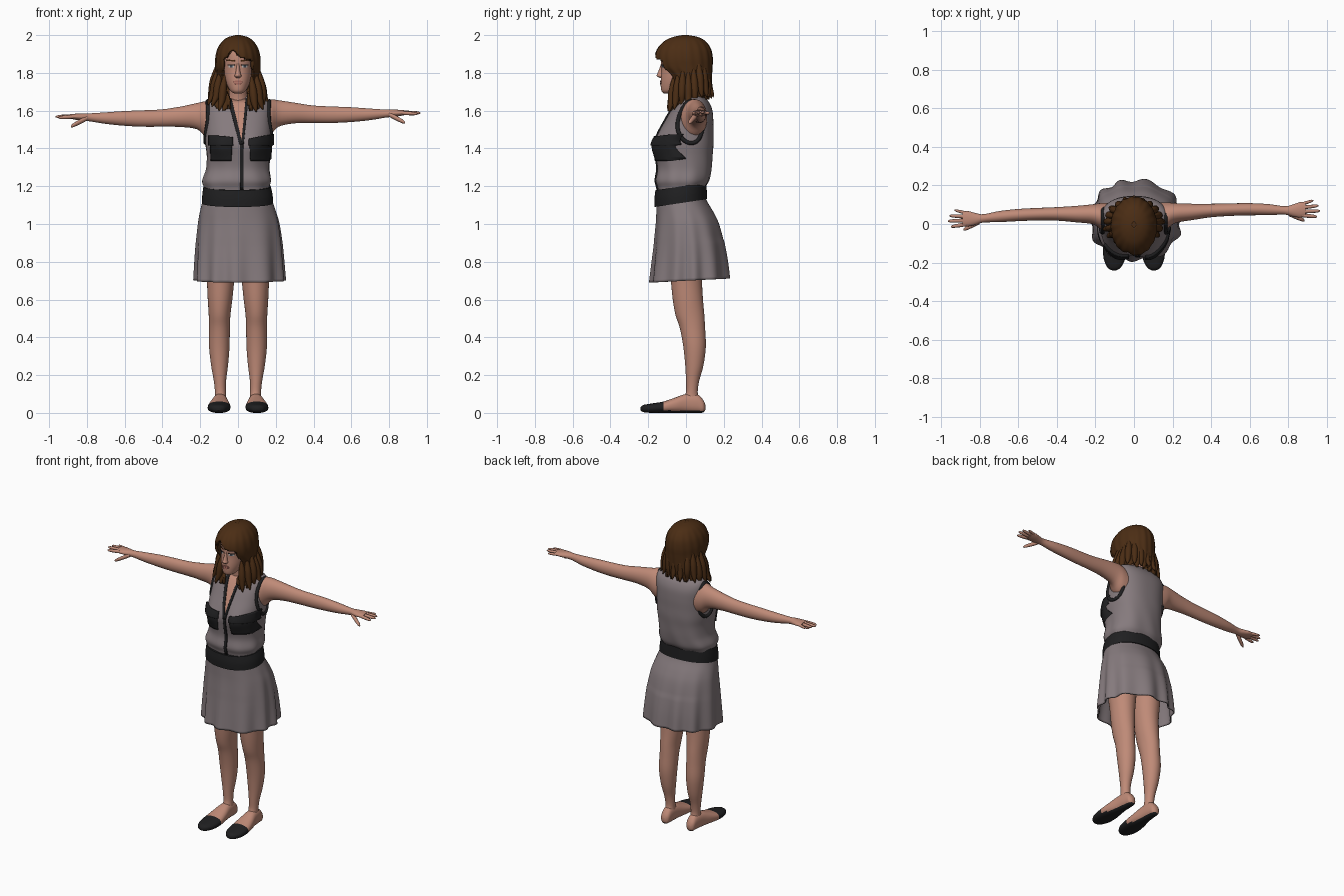
import bpy, bmesh, math, random
from math import sin, cos, pi, exp
from mathutils import Vector
from mathutils.bvhtree import BVHTree

if "Cube" in bpy.data.objects:
    bpy.data.objects.remove(bpy.data.objects["Cube"])

random.seed(3)


def material(name, rgb):
    m = bpy.data.materials.new(name)
    m.diffuse_color = (*rgb, 1)
    m.use_nodes = True
    m.node_tree.nodes["Principled BSDF"].inputs["Base Color"].default_value = m.diffuse_color
    return m


SKIN = material("skin", (0.52, 0.255, 0.185))
CLOTH = material("grey_cloth", (0.235, 0.195, 0.205))
BLACK = material("black_trim", (0.014, 0.014, 0.015))
HAIR = material("brown_hair", (0.07, 0.026, 0.007))
LIPS = material("lips", (0.38, 0.14, 0.11))
WHITE = material("eye_white", (0.55, 0.52, 0.5))
IRIS = material("iris", (0.06, 0.08, 0.11))


def finish(name, bm, mats, thick=0, offset=-1.0, rule=None):
    me = bpy.data.meshes.new(name)
    bm.to_mesh(me)
    bm.free()
    for m in mats:
        me.materials.append(m)
    for p in me.polygons:
        p.use_smooth = True
        if rule:
            p.material_index = rule(p.center)
    me.set_sharp_from_angle(angle=math.radians(50))
    ob = bpy.data.objects.new(name, me)
    bpy.context.collection.objects.link(ob)
    if thick:
        mod = ob.modifiers.new("thickness", "SOLIDIFY")
        mod.thickness, mod.offset = thick, offset
    return ob


def smooth_rows(rows, steps):
    """Catmull-Rom interpolation of the section rows."""
    out = []
    for i in range(len(rows) - 1):
        p = [rows[max(0, min(len(rows) - 1, i + k))] for k in (-1, 0, 1, 2)]
        for s in range(steps):
            t = s / steps
            out.append([0.5 * (2 * b + (c - a) * t + (2 * a - 5 * b + 4 * c - d) * t * t
                               + (3 * b - a - 3 * c + d) * t ** 3) for a, b, c, d in zip(*p)])
    return out + [list(rows[-1])]


def loft(name, rows, mats, axis="z", n=32, steps=4, e=2.0, radius=None, warp=None,
         cut=None, caps=True, thick=0, rule=None):
    """Skin sections given as (position, u min, u max, v min, v max) along an axis."""
    bm = bmesh.new()
    rings = []
    for t, u0, u1, v0, v1 in smooth_rows(sorted(rows), steps):
        ring = []
        for i in range(n):
            a = 2 * pi * i / n
            c, s = cos(a), sin(a)
            r = 1 / (abs(c) ** e + abs(s) ** e) ** (1 / e)
            r *= radius(a, t) if radius else 1
            u, v = (u0 + u1) / 2 + r * c * (u1 - u0) / 2, (v0 + v1) / 2 + r * s * (v1 - v0) / 2
            p = Vector({"z": (u, v, t), "x": (t, u, v), "y": (u, t, v)}[axis])
            ring.append(bm.verts.new(warp(p) if warp else p))
        rings.append(ring)
    for r0, r1 in zip(rings, rings[1:]):
        for i in range(n):
            j = (i + 1) % n
            q = (r0[i], r0[j], r1[j], r1[i])
            if not (cut and cut(sum((v.co for v in q), Vector()) / 4)):
                bm.faces.new(q)
    if caps:
        bm.faces.new(rings[0][::-1])
        bm.faces.new(rings[-1])
        bmesh.ops.recalc_face_normals(bm, faces=bm.faces)
    bmesh.ops.delete(bm, geom=[v for v in bm.verts if not v.link_faces], context="VERTS")
    return finish(name, bm, mats, thick, rule=rule)


def tree_of(ob):
    me = ob.data
    return BVHTree.FromPolygons([v.co.copy() for v in me.vertices], [tuple(p.vertices) for p in me.polygons])


def patch(name, tree, corners, mat, thick, n=10):
    """Thin plate laid on the front of a surface; corners are four (x, z) points."""
    a, b, c, d = (Vector(p) for p in corners)
    bm = bmesh.new()
    grid = []
    for i in range(n + 1):
        for j in range(n + 1):
            q = a.lerp(b, i / n).lerp(d.lerp(c, i / n), j / n)
            hit = tree.ray_cast(Vector((q.x, -1, q.y)), Vector((0, 1, 0)))[0]
            hit = hit or tree.find_nearest(Vector((q.x, -0.1, q.y)))[0]
            grid.append(bm.verts.new(hit))
    for i in range(n):
        for j in range(n):
            k = i * (n + 1) + j
            bm.faces.new((grid[k], grid[k + 1], grid[k + n + 2], grid[k + n + 1]))
    return finish(name, bm, [mat], thick, 0.0)


# --- blouse ---
def bust(p):
    if p.y < 0:
        p.y -= 0.018 * exp(-((abs(p.x) - 0.09) / 0.05) ** 2 - ((p.z - 1.41) / 0.06) ** 2)
    return p


torso = loft("blouse", [
    (1.14, -.17, .165, -.145, .095), (1.19, -.178, .164, -.152, .1), (1.23, -.187, .175, -.163, .122),
    (1.29, -.168, .167, -.153, .134), (1.36, -.165, .17, -.16, .14), (1.42, -.172, .177, -.165, .145),
    (1.48, -.172, .177, -.147, .145), (1.54, -.17, .175, -.115, .145), (1.60, -.17, .175, -.08, .14),
    (1.64, -.165, .17, -.05, .125), (1.665, -.145, .15, -.022, .105), (1.685, -.08, .08, 0, .09)],
    [CLOTH], n=96, steps=5, e=2.45, warp=bust,
    radius=lambda a, z: 1 + 0.013 * sin(9 * a + 14 * z) * max(0, min(1, (1.45 - z) / .2)))
body = tree_of(torso)

# neckline, placket and pockets
patch("neckline_skin", body, [(-.038, 1.66), (.045, 1.66), (.022, 1.43), (.016, 1.43)], SKIN, .006)
patch("collar_left", body, [(-.055, 1.66), (-.034, 1.66), (.024, 1.42), (.008, 1.42)], BLACK, .014)
patch("collar_right", body, [(.04, 1.66), (.055, 1.66), (.03, 1.42), (.017, 1.42)], BLACK, .014)
patch("placket", body, [(.011, 1.43), (.029, 1.43), (.029, 1.18), (.011, 1.18)], BLACK, .012)
for side, x in (("left", -.087), ("right", .117)):
    patch("pocket_" + side, body, [(x - .057, 1.45), (x + .057, 1.45), (x + .052, 1.335), (x - .052, 1.335)], BLACK, .016)
    s = -1 if x < 0 else 1
    patch("pocket_flap_" + side, body, [(x - .06, 1.455 + .01 * -s), (x + .06, 1.465 + .01 * s),
                                        (x + .06, 1.415), (x - .06, 1.415)], BLACK, .028)

# armhole trim
for side, s in (("left", -1), ("right", 1)):
    cu = bpy.data.curves.new("armhole_trim_" + side, "CURVE")
    cu.dimensions, cu.bevel_depth, cu.bevel_resolution = "3D", .011, 2
    sp = cu.splines.new("POLY")
    sp.points.add(39)
    for i, pt in enumerate(sp.points):
        a = 2 * pi * i / 40
        pt.co = (*body.find_nearest(Vector((s * .185, .03 + .082 * cos(a), 1.545 + .117 * sin(a))))[0], 1)
    sp.use_cyclic_u = True
    cu.materials.append(BLACK)
    bpy.context.collection.objects.link(bpy.data.objects.new(cu.name, cu))


# --- belt and skirt ---
def tilt(p):
    return Vector((p.x, p.y, p.z + .15 * p.y))


loft("belt", [(1.115, -.191, .186, -.166, .112), (1.16, -.189, .183, -.167, .11), (1.203, -.183, .173, -.162, .108)],
     [BLACK], n=64, e=2.2, warp=tilt)


def folds(a, z):
    k = max(0, min(1, (1.11 - z) / .42))
    return 1 - .03 * k + .045 * k * sin(11 * a + .9 * sin(3 * a))


loft("skirt", [
    (1.16, -.178, .172, -.148, .098), (1.12, -.188, .183, -.155, .112), (1.06, -.203, .203, -.157, .148),
    (1.0, -.213, .22, -.16, .176), (.9, -.224, .235, -.17, .203), (.8, -.231, .244, -.182, .222),
    (.7, -.236, .252, -.194, .234)], [CLOTH], n=128, steps=5, e=2.15, radius=folds, caps=False, thick=.008,
    warp=lambda p: Vector((p.x, p.y, p.z + (.05 * p.y if p.z < .9 else 0))))

# --- legs, feet, arms and hands ---
LEG = [(.95, .005, .18, -.09, .1), (.8, .01, .175, -.09, .09), (.7, .02, .165, -.08, .085),
       (.6, .03, .16, -.07, .09), (.52, .04, .155, -.056, .097), (.45, .043, .153, -.033, .101),
       (.35, .045, .153, -.014, .105), (.25, .053, .142, -.004, .092), (.17, .063, .128, 0, .07),
       (.11, .064, .122, 0, .062), (.07, .062, .122, -.015, .072), (.03, .065, .12, -.015, .075)]
FOOT = [(-.24, .092, .115, .012, .03), (-.225, .068, .138, .004, .042), (-.18, .046, .157, 0, .05),
        (-.12, .04, .16, 0, .06), (-.06, .046, .15, 0, .08), (0, .055, .135, 0, .1),
        (.06, .06, .126, 0, .098), (.09, .066, .12, .002, .07), (.102, .082, .105, .015, .045)]
ARM = [(.12, -.035, .11, 1.45, 1.645), (.17, -.025, .112, 1.47, 1.66), (.215, .005, .108, 1.515, 1.655),
       (.3, .02, .105, 1.533, 1.642), (.4, .035, .105, 1.535, 1.627), (.5, .042, .107, 1.535, 1.622),
       (.6, .045, .108, 1.54, 1.618), (.7, .046, .103, 1.55, 1.611), (.78, .049, .092, 1.563, 1.606),
       (.82, .04, .1, 1.567, 1.606), (.86, .034, .113, 1.572, 1.604), (.89, .04, .112, 1.578, 1.601)]
# finger: start, tip, radius
FINGERS = {"index": ((.87, .045, 1.588), (.95, .038, 1.583), .0095),
           "middle": ((.87, .065, 1.59), (.965, .068, 1.588), .0095),
           "ring": ((.87, .085, 1.59), (.957, .095, 1.59), .009),
           "little": ((.865, .102, 1.588), (.93, .122, 1.587), .008),
           "thumb": ((.80, .055, 1.58), (.885, .018, 1.536), .0125)}


def mirror_x(p):
    return Vector((-p.x, p.y, p.z))


def left_arm(p):
    return Vector((-p.x, p.y - .05 * max(0, p.x - .12) / .8, p.z - .02 * min(1, p.x / .3)))


for side, leg_warp, arm_warp in (("right", None, None), ("left", mirror_x, left_arm)):
    loft("leg_" + side, LEG, [SKIN], warp=leg_warp)
    loft("foot_" + side, FOOT, [SKIN, BLACK], axis="y", steps=6, e=2.4, warp=leg_warp,
         rule=lambda c: int(c.y < -.12 or c.z < .012))
    loft("arm_" + side, ARM, [SKIN], axis="x", warp=arm_warp)
    for name, (a, b, r) in FINGERS.items():
        rows = []
        for t, w in ((0, 1), (.3, 1.08), (.6, 1), (.88, .8), (1, .3)):
            x, y, z = Vector(a).lerp(Vector(b), t)
            rows.append((x, y - r * w, y + r * w, z - r * w, z + r * w))
        loft(f"{name}_finger_{side}", rows, [SKIN], axis="x", n=12, steps=2, warp=arm_warp)

# --- neck, head and face ---
loft("neck", [(1.6, -.075, .075, -.04, .1), (1.66, -.055, .055, -.038, .08), (1.71, -.047, .047, -.045, .07),
              (1.78, -.05, .05, -.05, .07)], [SKIN])
head = loft("head", [
    (1.692, -.022, .022, -.118, -.07), (1.705, -.04, .04, -.13, -.03), (1.735, -.058, .058, -.134, .03),
    (1.77, -.071, .071, -.133, .07), (1.82, -.08, .08, -.129, .1), (1.87, -.083, .083, -.132, .11),
    (1.92, -.08, .08, -.125, .105), (1.96, -.06, .06, -.09, .085), (1.98, -.03, .03, -.04, .05)],
    [SKIN], n=48, e=2.15)
loft("nose", [(1.772, -.01, .01, -.135, -.12), (1.784, -.018, .018, -.155, -.11), (1.80, -.013, .013, -.15, -.11),
              (1.83, -.009, .009, -.138, -.11), (1.855, -.008, .008, -.131, -.11)], [SKIN], n=16)
face = tree_of(head)
patch("upper_lip", face, [(-.012, 1.76), (.012, 1.76), (.028, 1.751), (-.028, 1.751)], LIPS, .009)
patch("lower_lip", face, [(-.026, 1.75), (.026, 1.75), (.013, 1.739), (-.013, 1.739)], LIPS, .009)
for side, s in (("left", -1), ("right", 1)):
    def box(x0, x1, z0, z1, slope=0):
        return [(s * x0, z1), (s * x1, z1 + slope), (s * x1, z0 + slope), (s * x0, z0)]
    patch("eye_" + side, face, box(.02, .05, 1.828, 1.84), WHITE, .003)
    patch("iris_" + side, face, box(.029, .041, 1.828, 1.84), IRIS, .005)
    patch("eyelash_" + side, face, box(.017, .054, 1.84, 1.845), BLACK, .006)
    patch("eyebrow_" + side, face, box(.016, .058, 1.86, 1.867, .004), HAIR, .005)


# --- hair: shell with a face opening, then loose tips ---
def face_opening(p):
    ang = math.atan2(p.y, p.x)
    if p.z < 1.64 + .28 * p.y + .014 * sin(17 * ang):
        return True
    if p.y > 0:
        return False
    fringe = 1.875 + .045 * exp(-((p.x + .03) / .035) ** 2) - 2.5 * max(0, abs(p.x) - .05) ** 1.5
    half = .082 if p.z > 1.74 else .045 + .037 * max(0, (p.z - 1.66) / .08)
    return abs(p.x) < half and p.z < fringe


loft("hair", [
    (1.57, -.145, .145, -.1, .1), (1.62, -.145, .145, -.095, .112), (1.68, -.135, .135, -.085, .125),
    (1.75, -.12, .12, -.085, .135), (1.79, -.117, .117, -.115, .138), (1.83, -.119, .119, -.155, .14),
    (1.88, -.119, .119, -.165, .141), (1.93, -.107, .107, -.15, .13), (1.97, -.08, .08, -.112, .1),
    (1.99, -.05, .05, -.068, .062), (2.0, -.012, .012, -.02, .012)],
    [HAIR], n=128, steps=6, cut=face_opening, caps=False, thick=.016,
    radius=lambda a, z: 1 + (.012 + .025 * max(0, min(1, (1.8 - z) / .15))) * sin(17 * a + 9 * z) * min(1, (2 - z) / .06))
loft("hair_crown", [(1.98, -.06, .06, -.08, .07), (1.993, -.035, .035, -.05, .04), (2.0, -.01, .01, -.015, .01)],
     [HAIR], n=24)

for i in range(17):
    a = math.radians(-52 + 284 * i / 16)
    tip = 1.63 + .035 * sin(a) + random.uniform(-.02, .02)
    flick = random.uniform(1.05, 1.22)
    rows = []
    for dz, k, w in ((0, flick, .002), (.02, flick - .06, .011), (.06, 1.0, .019), (.12, .93, .02), (.19, .82, .008)):
        x, y = .138 * k * cos(a), .01 + .112 * k * sin(a)
        rows.append((tip + dz, x - w, x + w, y - w, y + w))
    loft(f"hair_lock_{i + 1}", rows, [HAIR], n=10, steps=3)
